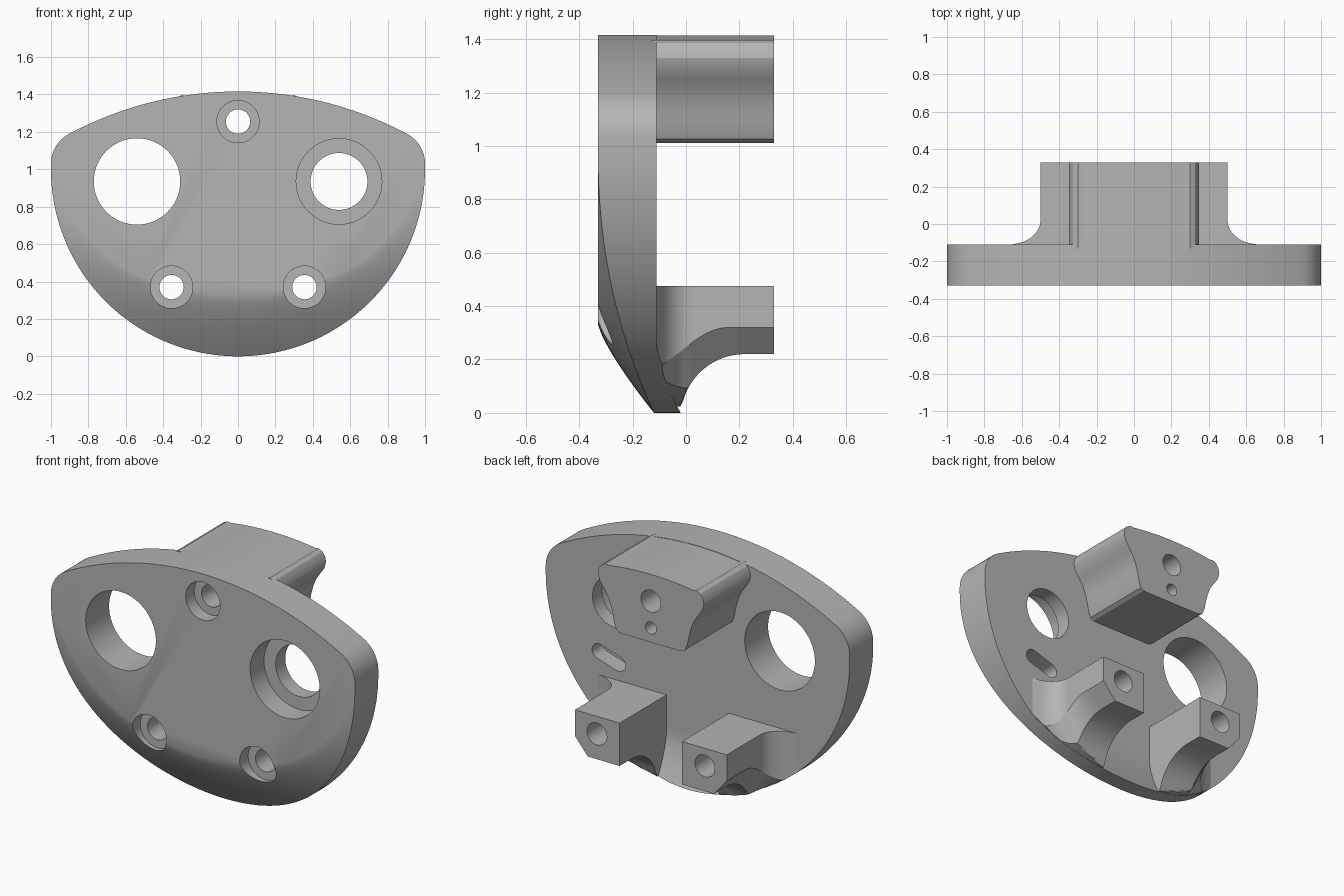
import bpy, bmesh, math
from mathutils import Vector

cube = bpy.data.objects.get("Cube")
if cube:
    bpy.data.objects.remove(cube, do_unlink=True)

GREY = (0.46, 0.46, 0.46, 1)
grey = bpy.data.materials.new("plain_grey")
grey.use_nodes = True
grey.diffuse_color = GREY
grey.node_tree.nodes["Principled BSDF"].inputs["Base Color"].default_value = GREY

FRONT, BACK, END = -0.33, -0.11, 0.33


def loft(name, rings):
    """Skin a list of equal-length point rings and cap both ends."""
    bm = bmesh.new()
    loops = [[bm.verts.new(p) for p in ring] for ring in rings]
    n = len(loops[0])
    for a, b in zip(loops, loops[1:]):
        for i in range(n):
            j = (i + 1) % n
            bm.faces.new((a[i], a[j], b[j], b[i]))
    bm.faces.new(loops[0])
    bm.faces.new(loops[-1])
    bmesh.ops.recalc_face_normals(bm, faces=bm.faces)
    mesh = bpy.data.meshes.new(name)
    bm.to_mesh(mesh)
    bm.free()
    mesh.materials.append(grey)
    obj = bpy.data.objects.new(name, mesh)
    bpy.context.collection.objects.link(obj)
    return obj


def activate(obj):
    bpy.ops.object.select_all(action="DESELECT")
    obj.select_set(True)
    bpy.context.view_layer.objects.active = obj


def cut(parts, section, y0, y1):
    """Cut an (x, z) section, run from y0 to y1, out of the parts."""
    cutter = loft("cutter", [[(x, y, z) for x, z in section] for y in (y0, y1)])
    cutter.hide_render = True
    for part in parts:
        activate(part)
        mod = part.modifiers.new("cut", "BOOLEAN")
        mod.operation = "DIFFERENCE"
        mod.solver = "EXACT"
        mod.object = cutter
        bpy.ops.object.modifier_apply(modifier=mod.name)
    bpy.data.objects.remove(cutter, do_unlink=True)


def arc(cx, cz, r, a0, a1, n):
    """Points on an arc, angles in degrees from +x towards +z."""
    angles = [math.radians(a0 + (a1 - a0) * i / n) for i in range(n + 1)]
    return [(cx + r * math.cos(a), cz + r * math.sin(a)) for a in angles]


def circle(x, z, r):
    return arc(x, z, r, 0, 360, 64)[:-1]


# Plate outline: lower semicircle, rounded shoulders, shallow crown
TOP_R, TOP_Z = 1.911, -0.495
shoulder = math.degrees(math.atan2(1.03 - TOP_Z, 0.82))
right = arc(0, 1, 1, -90, 0, 48)
right += arc(0.82, 1.03, 0.18, 0, shoulder, 10)
right += arc(0, TOP_Z, TOP_R, shoulder, 90, 24)[1:]
outline = right + [(-x, z) for x, z in reversed(right[1:-1])]


def plate_ring(t, front):
    """Ring on a plate face, t = 0 inside to t = 1 at the rim."""
    ring = []
    for x, z in outline:
        inward = Vector((-x, 1 - z))
        down = max(0, inward.normalized().y)
        width = 0.31 * down ** 1.3 + 0.02
        p = Vector((x, z)) + inward.normalized() * width * (1 - t)
        if front:
            y = FRONT + 0.21 * down ** 2.2 * t ** 1.25
        else:
            y = BACK + 0.09 * max(0, 1 - p.y / 0.26) ** 1.6
        ring.append((p.x, y, p.y))
    return ring


steps = [i / 8 for i in range(9)]
plate = loft("face_plate", [plate_ring(t, False) for t in steps]
             + [plate_ring(t, True) for t in reversed(steps)])

# Upper post: crowned top, rounded corners, waisted sides
side = [(0.30, 1.397), (0.325, 1.385), (0.342, 1.36), (0.348, 1.33), (0.338, 1.29),
        (0.31, 1.25), (0.283, 1.21), (0.263, 1.16), (0.25, 1.11), (0.24, 1.06),
        (0.226, 1.025), (0.205, 1.012), (0.18, 1.01)]
crown = [(x, math.sqrt(TOP_R ** 2 - x * x) + TOP_Z - 0.002)
         for x in [0.28 - 0.04 * i for i in range(15)]]
section = crown + [(-x, z) for x, z in side] + list(reversed(side))
upper_post = loft("upper_post", [[(x, y, z) for x, z in section] for y in (BACK - 0.02, END)])


# Lower posts: square ends that flare down and outwards into the plate
def lower_section(y, sign):
    s = min(1, max(0, (0.02 - y) / 0.13))
    outer = 0.5 + 0.17 * (1 - math.sqrt(1 - s * s))
    u = min(1, max(0, (y + 0.11) / 0.27))
    chamfer = 0.17 + 0.15 * math.sin(u * math.pi / 2) ** 1.3
    reach = min(0.24, max(0, 0.22 - y))
    bottom = -0.02 + math.sqrt(0.24 ** 2 - reach ** 2)
    inner_x, knee = 0.205, outer - 0.085
    pts = [(outer, 0.475), (inner_x, 0.475)]
    pts += [(inner_x + (knee - inner_x) * i / 6, bottom) for i in range(7)]
    pts.append((outer, chamfer))
    return [(sign * x, y, max(z, 1.002 - math.sqrt(1 - x * x))) for x, z in pts]


ys = [BACK - 0.01 + (0.23 - BACK + 0.01) * i / 32 for i in range(33)] + [END]
left_post = loft("left_lower_post", [lower_section(y, 1) for y in ys])
right_post = loft("right_lower_post", [lower_section(y, -1) for y in ys])

# Bolt holes with counterbores, running through the posts
for post, x, z in ((upper_post, 0, 1.255), (left_post, 0.355, 0.37), (right_post, -0.355, 0.37)):
    cut([plate], circle(x, z, 0.113), FRONT - 0.1, FRONT + 0.08)
    cut([plate, post], circle(x, z, 0.065), FRONT - 0.1, END + 0.1)

# Blind pin hole in the upper post
cut([upper_post], circle(0, 1.095, 0.036), 0.1, END + 0.1)

# Large openings, the left one stepped
cut([plate], circle(-0.54, 0.935, 0.231), FRONT - 0.1, END)
cut([plate], circle(0.54, 0.935, 0.229), FRONT - 0.1, FRONT + 0.13)
cut([plate], circle(0.54, 0.935, 0.152), FRONT - 0.1, END)

# Blind slot in the back
slot = arc(0.65, 0.615, 0.045, -73, 107, 16) + arc(0.52, 0.575, 0.045, 107, 287, 16)
cut([plate], slot, BACK - 0.1, BACK + 0.1)

for part in (plate, upper_post, left_post, right_post):
    activate(part)
    bpy.ops.object.shade_smooth_by_angle(angle=math.radians(25))
